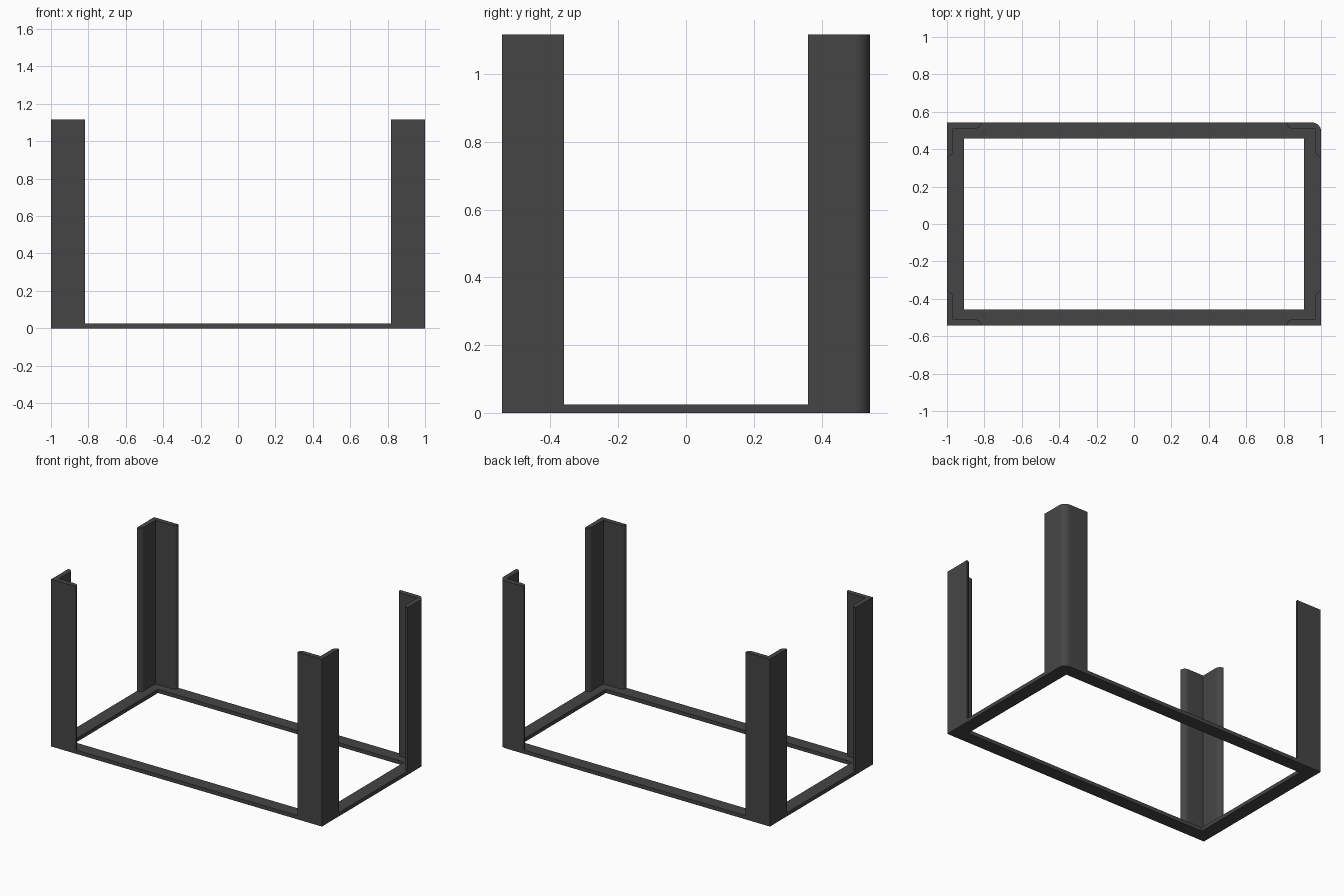
import bpy, bmesh
from math import sin, cos, pi

if "Cube" in bpy.data.objects:
    bpy.data.objects.remove(bpy.data.objects["Cube"])

HX, HY = 1.0, 0.5425        # outer half sizes
IX, IY = 0.91, 0.456        # opening half sizes
BASE, TOP = 0.025, 1.117    # rail height, post height
LEG, T, R = 0.182, 0.033, 0.047   # angle leg length, thickness, rounded corner radius

mat = bpy.data.materials.new("dark_grey")
mat.diffuse_color = (0.06, 0.06, 0.06, 1)
mat.use_nodes = True
mat.node_tree.nodes["Principled BSDF"].inputs["Base Color"].default_value = mat.diffuse_color


def arc(cx, cy, r, a0, a1, n=10):
    return [(cx + r * cos(a0 + (a1 - a0) * i / n),
             cy + r * sin(a0 + (a1 - a0) * i / n)) for i in range(n + 1)]


def finish(name, bm):
    bmesh.ops.recalc_face_normals(bm, faces=bm.faces)
    me = bpy.data.meshes.new(name)
    bm.to_mesh(me)
    bm.free()
    ob = bpy.data.objects.new(name, me)
    bpy.context.collection.objects.link(ob)
    me.materials.append(mat)
    bpy.ops.object.select_all(action='DESELECT')
    ob.select_set(True)
    bpy.context.view_layer.objects.active = ob
    bpy.ops.object.shade_smooth_by_angle(angle=0.6)


def extrude(bm, faces, h):
    new = bmesh.ops.extrude_face_region(bm, geom=faces)["geom"]
    verts = [v for v in new if isinstance(v, bmesh.types.BMVert)]
    bmesh.ops.translate(bm, verts=verts, vec=(0, 0, h))


# Base frame: rectangular ring with one rounded back right corner
bm = bmesh.new()
inner = [bm.verts.new((x, y, 0)) for x, y in
         ((IX, IY), (-IX, IY), (-IX, -IY), (IX, -IY))]
corner = [bm.verts.new((x, y, 0)) for x, y in arc(HX - R, HY - R, R, 0, pi / 2)]
bl, fl, fr = [bm.verts.new((x, y, 0)) for x, y in
              ((-HX, HY), (-HX, -HY), (HX, -HY))]
faces = [bm.faces.new(f) for f in (
    [inner[0]] + corner,
    [inner[0], corner[-1], bl, inner[1]],
    [inner[1], bl, fl, inner[2]],
    [inner[2], fl, fr, inner[3]],
    [inner[3], fr, corner[0], inner[0]])]
extrude(bm, faces, BASE)
finish("base_frame", bm)


# Corner posts: L-shaped angle with rounded toes, mirrored to each corner
def post(name, sx, sy, rounded):
    # profile measured inward from the outer corner
    heel = arc(R, R, R, 1.5 * pi, pi) if rounded else [(0, 0)]
    pts = heel + [(0, LEG)]
    pts += arc(0, LEG - T, T, pi / 2, 0)[1:]
    pts += [(T, T)]
    pts += arc(LEG - T, 0, T, pi / 2, 0)
    bm = bmesh.new()
    f = bm.faces.new([bm.verts.new((sx * (HX - x), sy * (HY - y), BASE))
                      for x, y in pts])
    extrude(bm, [f], TOP - BASE)
    finish(name, bm)


post("front_left_post", -1, -1, False)
post("front_right_post", 1, -1, False)
post("back_left_post", -1, 1, False)
post("back_right_post", 1, 1, True)
